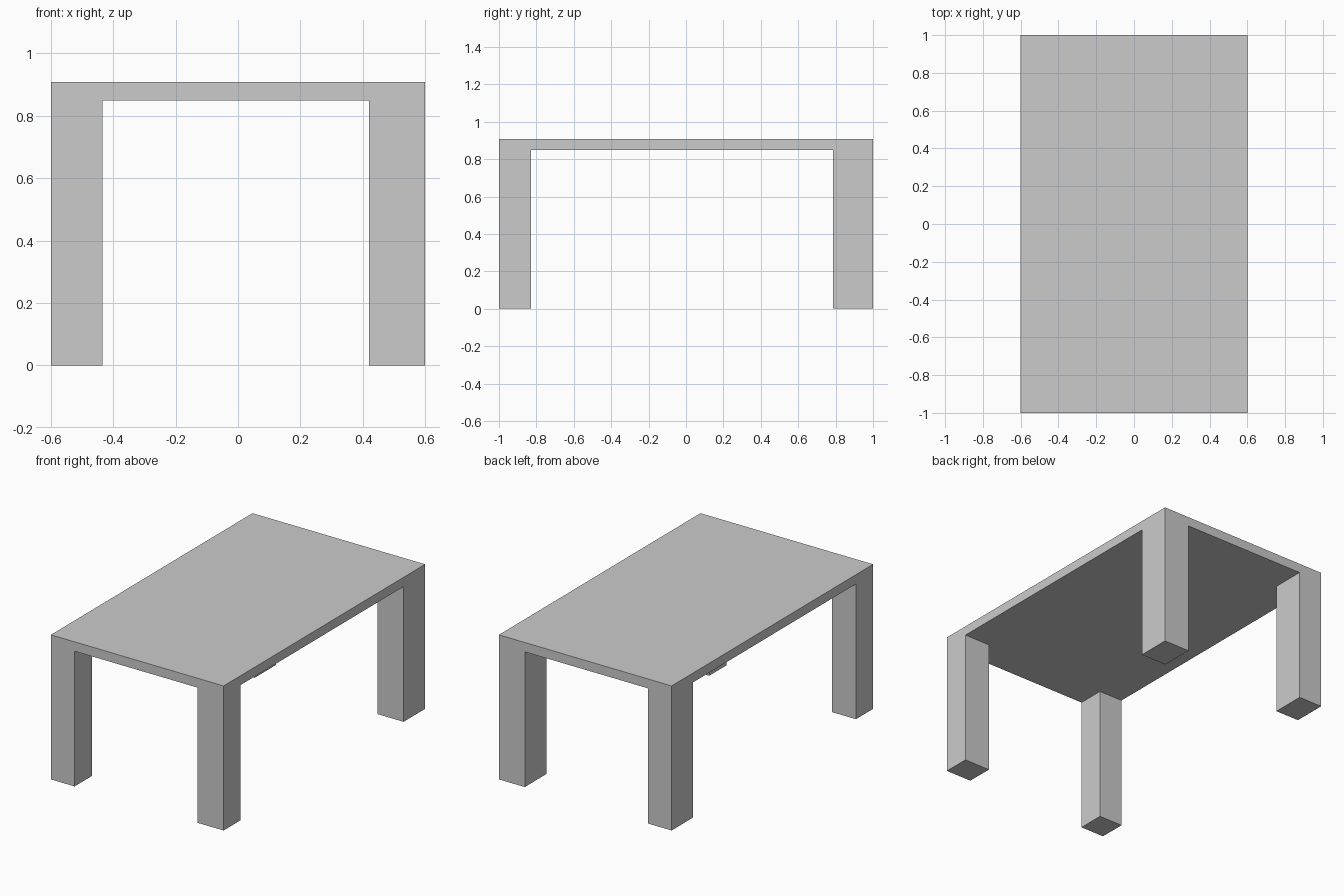
import bpy
import bmesh
from mathutils import Matrix, Vector

if "Cube" in bpy.data.objects:
    bpy.data.objects.remove(bpy.data.objects["Cube"])

HALF_X, HALF_Y = 0.6, 1.0
TOP_Z, UNDER_Z = 0.908, 0.849
CUTS_X = (-0.435, 0.42)    # inner sides of left / right legs
CUTS_Y = (-0.83, 0.787)    # inner sides of front / back legs

bm = bmesh.new()

# Table top slab
size = (2 * HALF_X, 2 * HALF_Y, TOP_Z - UNDER_Z)
centre = Vector((0, 0, (TOP_Z + UNDER_Z) / 2))
bmesh.ops.create_cube(bm, size=1, matrix=Matrix.Translation(centre) @ Matrix.Diagonal((*size, 1)))

# Loop cuts that mark out the four leg corners
for axis, cuts in ((Vector((1, 0, 0)), CUTS_X), (Vector((0, 1, 0)), CUTS_Y)):
    for c in cuts:
        bmesh.ops.bisect_plane(bm, geom=bm.verts[:] + bm.edges[:] + bm.faces[:],
                               plane_co=axis * c, plane_no=axis)
bm.normal_update()


def is_corner(face):
    c = face.calc_center_median()
    return (face.normal.z < -0.9
            and not CUTS_X[0] < c.x < CUTS_X[1]
            and not CUTS_Y[0] < c.y < CUTS_Y[1])


# Legs: extrude the underside corners down to the floor
corners = [f for f in bm.faces if is_corner(f)]
legs = bmesh.ops.extrude_discrete_faces(bm, faces=corners)["faces"]
for face in legs:
    for v in face.verts:
        v.co.z = 0

bmesh.ops.remove_doubles(bm, verts=bm.verts[:], dist=1e-5)
bmesh.ops.recalc_face_normals(bm, faces=bm.faces[:])

mesh = bpy.data.meshes.new("table")
bm.to_mesh(mesh)
bm.free()
bpy.context.collection.objects.link(bpy.data.objects.new("table", mesh))
